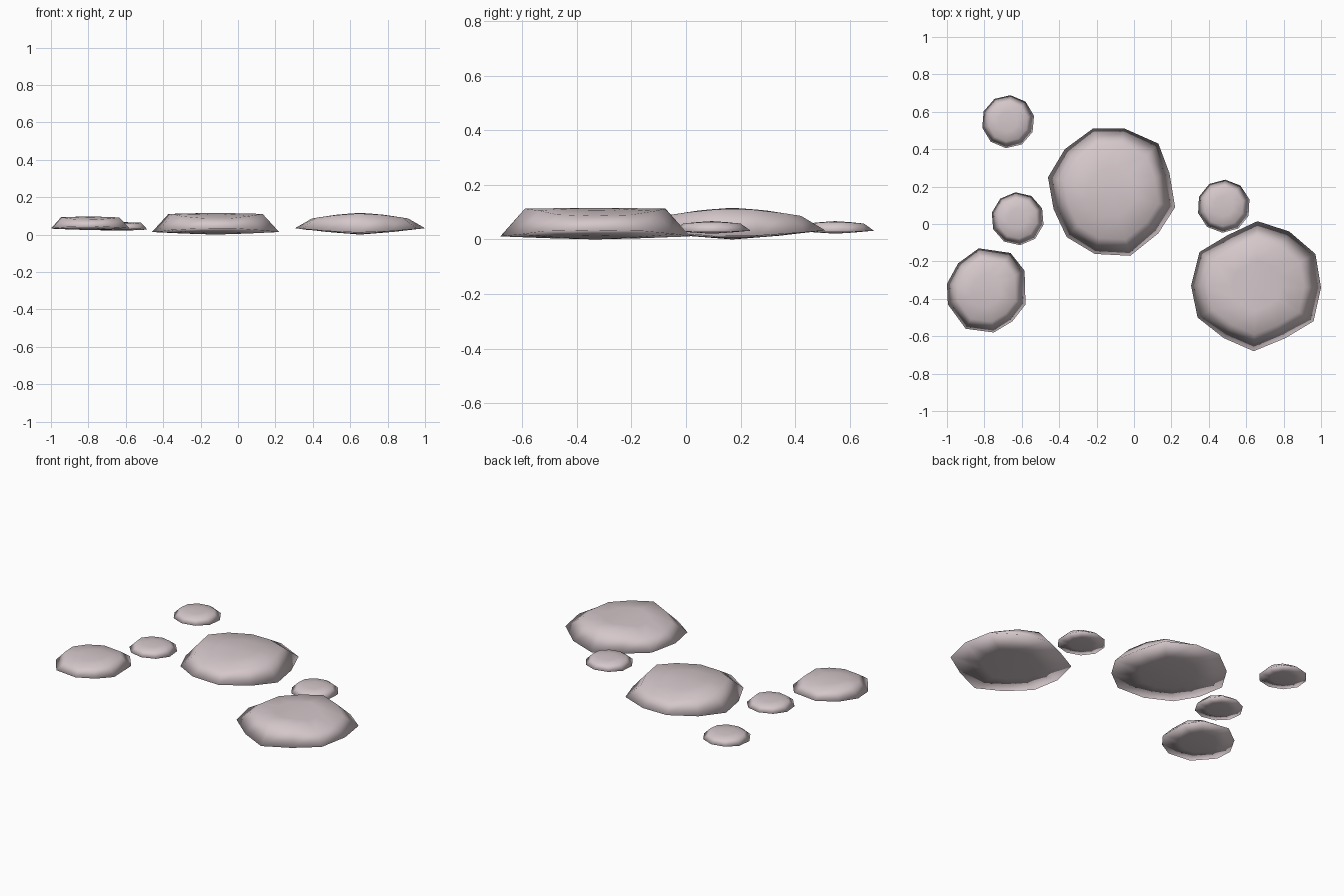
import bpy, bmesh, math
from mathutils import Vector

if "Cube" in bpy.data.objects:
    bpy.data.objects.remove(bpy.data.objects["Cube"])

stone_mat = bpy.data.materials.new("stone")
stone_mat.diffuse_color = (0.66, 0.57, 0.59, 1)
stone_mat.use_nodes = True
stone_mat.node_tree.nodes["Principled BSDF"].inputs["Base Color"].default_value = stone_mat.diffuse_color


def stepping_stone(name, outline, low, rim_low, high, rise, drop, axis):
    """Closed slab: gently bowed underside, rim, sloping side and domed top.
    The rim lifts and the top sinks toward the two ends of the given axis."""
    pts = [Vector(p) for p in outline]
    xs, ys = [p.x for p in pts], [p.y for p in pts]
    centre = Vector(((min(xs) + max(xs)) / 2, (min(ys) + max(ys)) / 2))
    radius = max(max(xs) - min(xs), max(ys) - min(ys)) / 2
    direction = Vector((math.cos(axis), math.sin(axis)))
    bm = bmesh.new()

    def ring(scale, under):
        verts = []
        for p in pts:
            d = p - centre
            u = min(abs(d.dot(direction)) / radius, 1)
            if under:
                rim_z = rim_low + rise * u ** 1.5
                z = low + (rim_z - low) * scale ** 1.3
            else:
                z = high - 0.004 * scale - drop * (u * scale / 0.74) ** 1.6
            verts.append(bm.verts.new((centre.x + d.x * scale,
                                       centre.y + d.y * scale, z)))
        return verts

    rings = [ring(0.5, True), ring(1.0, True), ring(0.74, False), ring(0.38, False)]
    n = len(pts)
    for a, b in zip(rings, rings[1:]):
        for i in range(n):
            j = (i + 1) % n
            bm.faces.new((a[i], a[j], b[j], b[i]))
    bottom = bm.verts.new((centre.x, centre.y, low))
    top = bm.verts.new((centre.x, centre.y, high))
    for i in range(n):
        j = (i + 1) % n
        bm.faces.new((rings[-1][i], rings[-1][j], top))
        bm.faces.new((rings[0][j], rings[0][i], bottom))
    bmesh.ops.recalc_face_normals(bm, faces=bm.faces)
    for f in bm.faces:
        f.smooth = True
    mesh = bpy.data.meshes.new(name)
    bm.to_mesh(mesh)
    bm.free()
    mesh.materials.append(stone_mat)
    ob = bpy.data.objects.new(name, mesh)
    bpy.context.collection.objects.link(ob)
    return ob


# Large stones (outlines counter-clockwise)
stepping_stone("centre_stone", [
    (0.22, 0.09), (0.19, 0.27), (0.13, 0.43), (-0.05, 0.51), (-0.22, 0.51),
    (-0.37, 0.40), (-0.46, 0.25), (-0.43, 0.08), (-0.36, -0.07),
    (-0.21, -0.16), (-0.02, -0.17), (0.13, -0.05)],
    0.0, 0.011, 0.116, 0.022, 0.027, math.pi / 2)
stepping_stone("right_stone", [
    (1.0, -0.34), (0.97, -0.16), (0.83, -0.04), (0.66, 0.015), (0.50, -0.06),
    (0.35, -0.15), (0.305, -0.33), (0.34, -0.50), (0.48, -0.61),
    (0.64, -0.68), (0.81, -0.61), (0.96, -0.52)],
    0.0, 0.011, 0.116, 0.023, 0.027, 0)

# Medium stone
stepping_stone("left_stone", [
    (-0.58, -0.43), (-0.585, -0.25), (-0.66, -0.155), (-0.83, -0.13),
    (-0.94, -0.21), (-1.0, -0.32), (-0.995, -0.43), (-0.90, -0.56),
    (-0.75, -0.58), (-0.65, -0.52)],
    0.024, 0.031, 0.097, 0.012, 0.014, math.pi / 2)

# Small stones share one rounded outline, slightly turned
for name, cx, cy, turn in (("small_left_stone", -0.622, 0.028, 5),
                           ("small_back_stone", -0.673, 0.547, -5),
                           ("small_right_stone", 0.48, 0.095, -3)):
    outline = []
    for k in range(10):
        a = math.radians(k * 36 + 18 + turn)
        outline.append((cx + 0.142 * math.cos(a), cy + 0.142 * math.sin(a)))
    stepping_stone(name, outline, 0.021, 0.026, 0.067, 0.006, 0.006, math.pi / 2)
